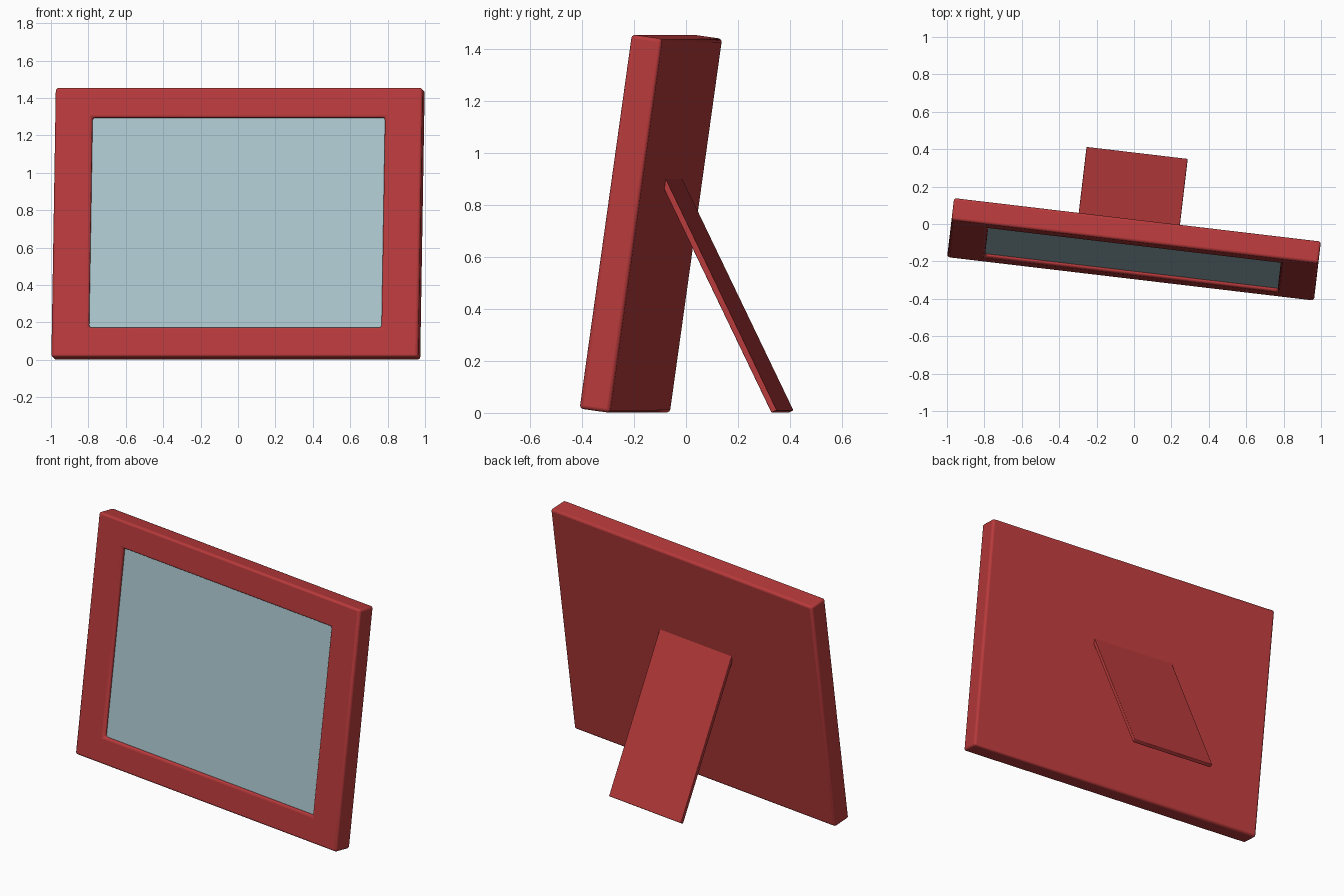
import bpy, bmesh, math
from mathutils import Matrix, Vector

if "Cube" in bpy.data.objects:
    bpy.data.objects.remove(bpy.data.objects["Cube"])

W, H, T = 1.975, 1.453, 0.12          # frame width, slope height, thickness
BORDER_X, BORDER_Z = 0.20, 0.16       # frame border widths
YAW = Matrix.Rotation(math.radians(-6.75), 4, 'Z')


def material(name, rgb):
    m = bpy.data.materials.new(name)
    m.diffuse_color = (*rgb, 1)
    m.use_nodes = True
    m.node_tree.nodes["Principled BSDF"].inputs["Base Color"].default_value = m.diffuse_color
    return m


red = material("red", (0.48, 0.042, 0.044))
glass = material("pale blue", (0.41, 0.57, 0.62))


def ring(bm, y, dx=0.0, dz=0.0):
    x0, x1, z0, z1 = -W / 2 + dx, W / 2 - dx, dz, H - dz
    return [bm.verts.new((x, y, z)) for x, z in ((x0, z0), (x1, z0), (x1, z1), (x0, z1))]


def loft(name, sections, mat, place, bevel):
    """Join rectangular rings with walls, cap both ends, then round the edges."""
    bm = bmesh.new()
    rings = [ring(bm, *s) for s in sections]
    for a, b in zip(rings, rings[1:]):
        for i in range(4):
            j = (i + 1) % 4
            bm.faces.new((a[i], a[j], b[j], b[i]))
    bm.faces.new(rings[0])
    bm.faces.new(rings[-1])
    bmesh.ops.recalc_face_normals(bm, faces=bm.faces)
    mesh = bpy.data.meshes.new(name)
    bm.to_mesh(mesh)
    bm.free()
    mesh.materials.append(mat)
    ob = bpy.data.objects.new(name, mesh)
    bpy.context.collection.objects.link(ob)
    ob.matrix_world = place
    bpy.context.view_layer.objects.active = ob
    ob.select_set(True)
    bpy.ops.object.shade_smooth_by_angle(angle=math.radians(40))
    ob.select_set(False)
    if bevel:
        mod = ob.modifiers.new("rounded edges", 'BEVEL')
        mod.width, mod.segments = bevel, 3
    return ob


# Leaning frame: pivot is the lower back edge
lean = YAW @ Matrix.Translation((0.016, -0.176, 0)) @ Matrix.Rotation(math.radians(-8), 4, 'X')
loft("frame", [(0,), (-T,), (-T, BORDER_X, BORDER_Z), (-T + 0.06, BORDER_X, BORDER_Z)],
     red, lean, 0.014)

# Glass pane set just behind the front of the frame
loft("glass_pane", [(-T + 0.022, BORDER_X - 0.005, BORDER_Z - 0.005),
                    (-T + 0.055, BORDER_X - 0.005, BORDER_Z - 0.005)], glass, lean, 0)

# Support leg: flat board from the ground up into the frame back
LEG_W, LEG_T, LEG_L = 0.545, 0.023, 1.0
leg_place = YAW @ Matrix.Translation((-0.028, 0.36, 0)) @ Matrix.Rotation(math.radians(25.8), 4, 'X')
dx = (W - LEG_W) / 2
dz = (H - LEG_L) / 2
loft("support_leg", [(0, dx, dz), (LEG_T, dx, dz)], red,
     leg_place @ Matrix.Translation(Vector((0, 0, -dz))), 0.004)
